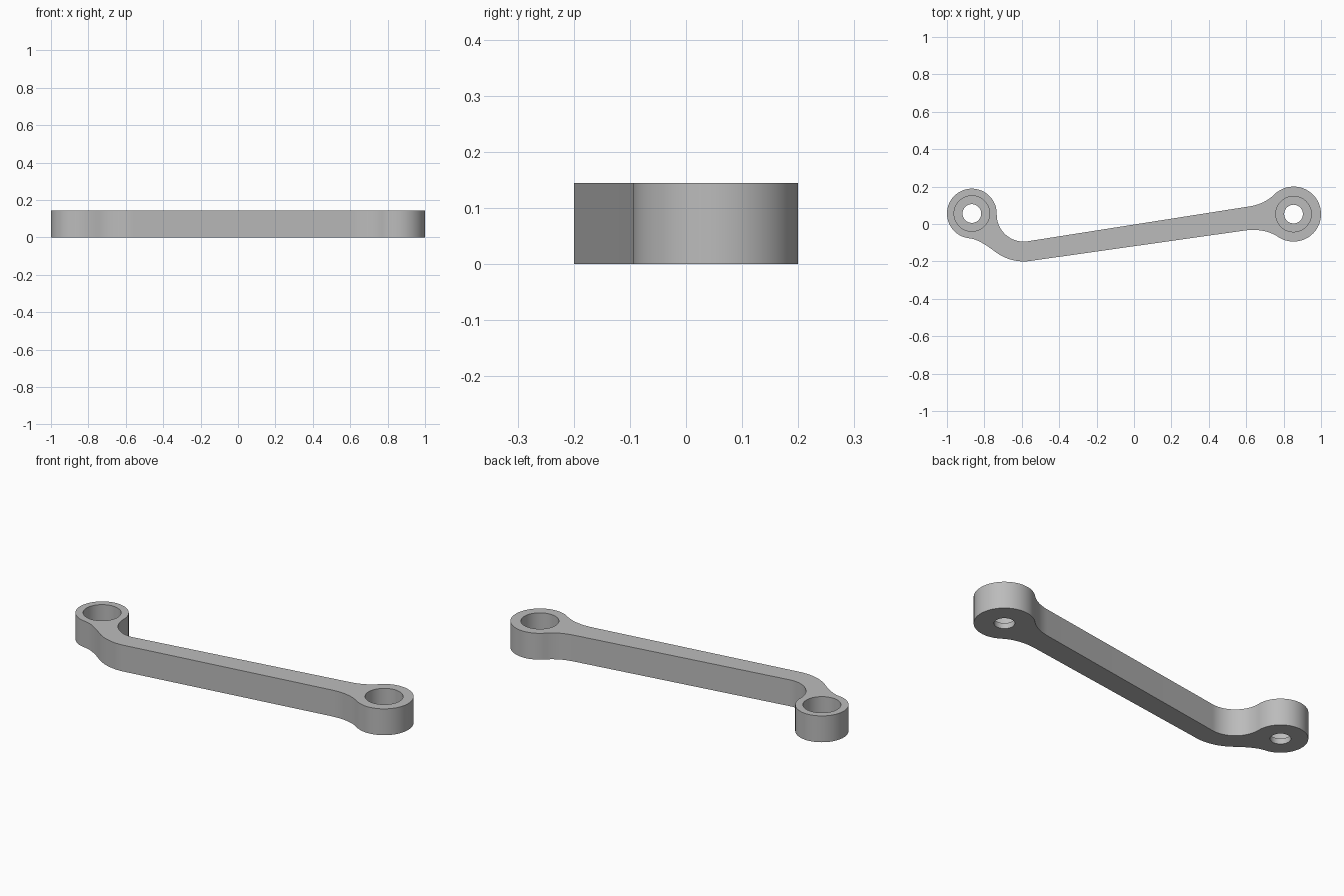
import bpy, bmesh
from math import cos, sin, radians
from mathutils import Vector

cube = bpy.data.objects.get("Cube")
if cube:
    bpy.data.objects.remove(cube, do_unlink=True)

HEIGHT = 0.145
FLOOR = 0.03
LEFT_EYE = Vector((0.853, 0.053))
RIGHT_EYE = Vector((-0.867, 0.056))
BEND = Vector((-0.59, 0.05))

grey = bpy.data.materials.new("plain_grey")
grey.use_nodes = True
colour = (0.5, 0.5, 0.5, 1)
grey.diffuse_color = colour
grey.node_tree.nodes["Principled BSDF"].inputs["Base Color"].default_value = colour


def arc(centre, radius, start, end, steps):
    angles = [radians(start + (end - start) * i / steps) for i in range(steps + 1)]
    return [centre + radius * Vector((cos(a), sin(a))) for a in angles]


def blend(a, control, b, steps=10):
    """Interior points of a fillet between two known outline points."""
    a, c, b = Vector(a), Vector(control), Vector(b)
    ts = [i / steps for i in range(1, steps)]
    return [a * (1 - t) ** 2 + c * (2 * t * (1 - t)) + b * t * t for t in ts]


def prism(name, outline, z0, z1):
    bm = bmesh.new()
    face = bm.faces.new([bm.verts.new((p.x, p.y, z0)) for p in outline])
    top = bmesh.ops.extrude_face_region(bm, geom=[face])["geom"]
    verts = [v for v in top if isinstance(v, bmesh.types.BMVert)]
    bmesh.ops.translate(bm, verts=verts, vec=(0, 0, z1 - z0))
    bmesh.ops.recalc_face_normals(bm, faces=bm.faces)
    mesh = bpy.data.meshes.new(name)
    bm.to_mesh(mesh)
    bm.free()
    mesh.materials.append(grey)
    obj = bpy.data.objects.new(name, mesh)
    bpy.context.collection.objects.link(obj)
    return obj


# Outline, counter-clockwise: left eye, upper edge, inner bend, right eye, outer bend
left_ring = arc(LEFT_EYE, 0.147, -122, 135, 56)
inner_bend = arc(BEND, 0.144, 279, 184, 24)
right_ring = arc(RIGHT_EYE, 0.133, 1, 265, 56)
outer_bend = arc(BEND, 0.25, 232, 278, 16)
beam_top, beam_bottom = Vector((0.617, 0.094)), Vector((0.59, -0.035))

outline = left_ring
outline += blend(left_ring[-1], (0.699, 0.107), beam_top) + [beam_top]
outline += inner_bend + right_ring
outline += blend(right_ring[-1], (-0.83, -0.081), outer_bend[0]) + outer_bend
outline += [beam_bottom] + blend(beam_bottom, (0.70, -0.02), left_ring[0])
arm = prism("link_arm", outline, 0, HEIGHT)

# Stepped holes: wide socket from above, small bore through the floor
for eye in (LEFT_EYE, RIGHT_EYE):
    for radius, bottom, top in ((0.095, FLOOR, HEIGHT + 0.1), (0.05, -0.1, HEIGHT)):
        cutter = prism("hole_cutter", arc(eye, radius, 0, 352.5, 47), bottom, top)
        cutter.hide_render = True
        mod = arm.modifiers.new("hole", 'BOOLEAN')
        mod.operation = 'DIFFERENCE'
        mod.solver = 'EXACT'
        mod.object = cutter
        bpy.context.view_layer.objects.active = arm
        bpy.ops.object.modifier_apply(modifier=mod.name)
        bpy.data.objects.remove(cutter, do_unlink=True)

bpy.ops.object.select_all(action='DESELECT')
arm.select_set(True)
bpy.context.view_layer.objects.active = arm
bpy.ops.object.shade_smooth_by_angle(angle=radians(30))
